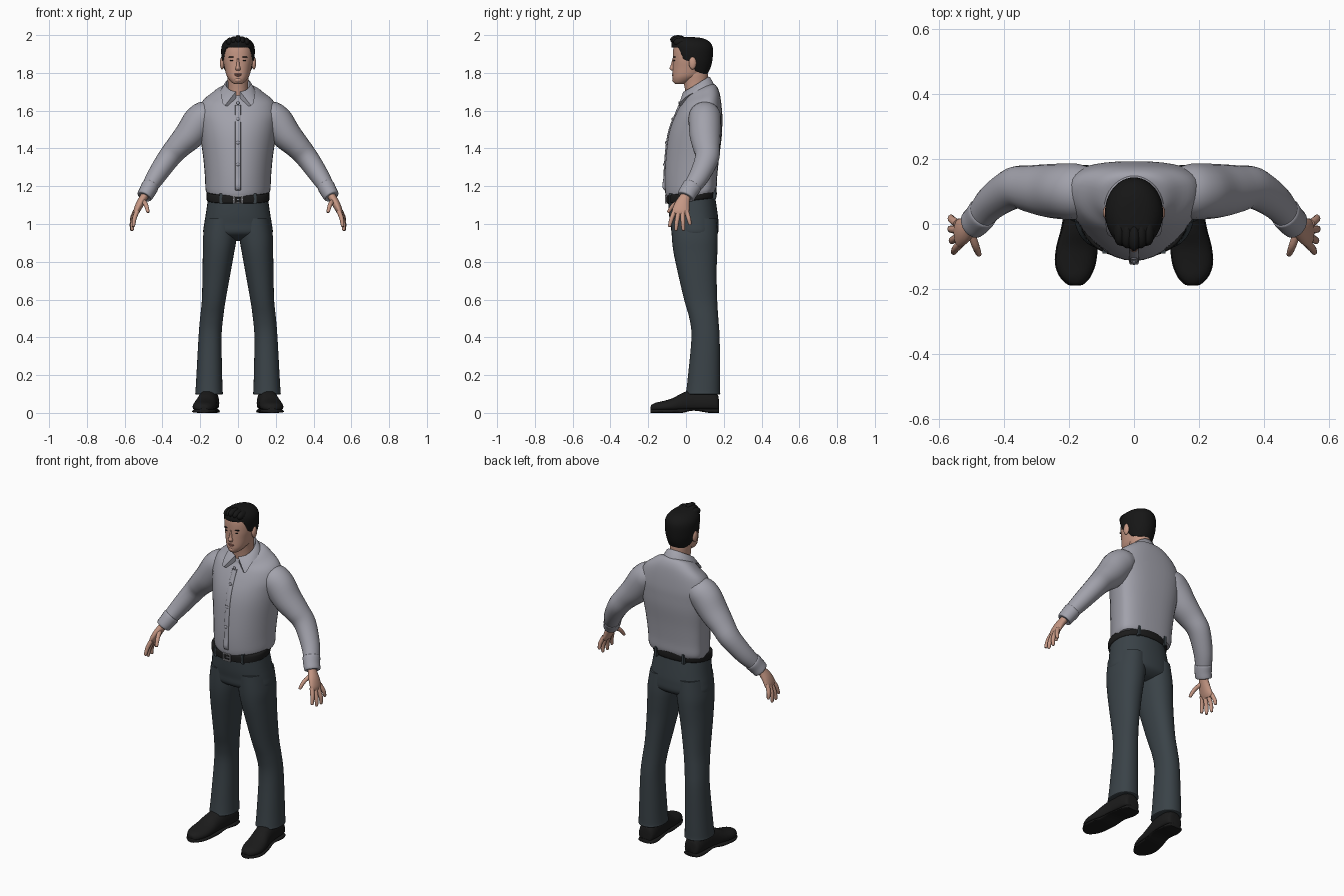
import bpy, bmesh, math
from mathutils import Vector, Matrix

cube = bpy.data.objects.get("Cube")
if cube:
    bpy.data.objects.remove(cube, do_unlink=True)


def material(name, r, g, b):
    m = bpy.data.materials.new(name)
    m.use_nodes = True
    m.diffuse_color = (r, g, b, 1)
    m.node_tree.nodes["Principled BSDF"].inputs["Base Color"].default_value = (r, g, b, 1)
    return m


SHIRT = material("grey shirt", .36, .36, .41)
TROUSER = material("slate trousers", .042, .055, .064)
LEATHER = material("black leather", .011, .011, .011)
HAIR = material("black hair", .008, .008, .008)
SKIN = material("skin", .56, .31, .23)
LIP = material("lips", .36, .15, .12)
METAL = material("buckle metal", .3, .3, .32)
SIDES = (("left", 1), ("right", -1))


def finish(name, bm, mat, angle=50):
    bmesh.ops.recalc_face_normals(bm, faces=bm.faces)
    me = bpy.data.meshes.new(name)
    bm.to_mesh(me)
    bm.free()
    me.materials.append(mat)
    me.shade_smooth()
    me.set_sharp_from_angle(angle=math.radians(angle))
    ob = bpy.data.objects.new(name, me)
    bpy.context.collection.objects.link(ob)
    return ob


def spline(rows, steps):
    # Catmull-Rom through successive cross-sections
    out, last = [], len(rows) - 1
    for i in range(last):
        a, b, c, d = (rows[min(max(j, 0), last)] for j in (i - 1, i, i + 1, i + 2))
        for k in range(steps):
            t = k / steps
            out.append([q + t / 2 * (r - p + t * (2*p - 5*q + 4*r - s + t * (3*q - p - 3*r + s)))
                        for p, q, r, s in zip(a, b, c, d)])
    return out + [rows[-1]]


def loft(name, rows, mat, side=1, steps=4, shape=None, angle=50):
    bm = bmesh.new()
    rings = []
    for row in spline(rows, steps):
        pts = [shape(p) if shape else p for p in row]
        rings.append([bm.verts.new((p.x * side, p.y, p.z)) for p in pts])
    n = len(rings[0])
    for a, b in zip(rings, rings[1:]):
        for i in range(n):
            j = (i + 1) % n
            bm.faces.new((a[i], a[j], b[j], b[i]))
    bm.faces.new(rings[0])
    bm.faces.new(rings[-1])
    return finish(name, bm, mat, angle)


def power(v, p):
    return math.copysign(abs(v) ** (2 / p), v)


def level(z, hw, yf, yb, cx=0, cy=None, tilt=0, pf=2, pb=2, n=36):
    # horizontal section: half width, front and back limits
    cy = (yf + yb) / 2 if cy is None else cy
    pts = []
    for i in range(n):
        a = math.tau * i / n
        c, s = math.cos(a), math.sin(a)
        p = pb if s > 0 else pf
        y = cy + power(s, p) * (yb - cy if s > 0 else cy - yf)
        pts.append(Vector((cx + hw * power(c, p), y, z + tilt * (y - .05))))
    return pts


def limb(name, path, mat, side, n=20):
    # path entries: x, y, z, radius along y, radius across
    cs = [Vector(p[:3]) for p in path]
    rows = []
    for i, p in enumerate(path):
        t = (cs[min(i + 1, len(cs) - 1)] - cs[max(i - 1, 0)]).normalized()
        u = Vector((0, 1, 0))
        u = (u - t * u.dot(t)).normalized()
        v = t.cross(u)
        rows.append([cs[i] + u * p[3] * math.cos(math.tau * k / n)
                     + v * p[4] * math.sin(math.tau * k / n) for k in range(n)])
    return loft(name, rows, mat, side)


def ball(name, loc, size, mat):
    bm = bmesh.new()
    bmesh.ops.create_uvsphere(bm, u_segments=16, v_segments=10, radius=1,
                              matrix=Matrix.Translation(loc) @ Matrix.Diagonal((*size, 1)))
    return finish(name, bm, mat)


def box(name, loc, size, mat):
    bm = bmesh.new()
    bmesh.ops.create_cube(bm, size=1, matrix=Matrix.Translation(loc) @ Matrix.Diagonal((*size, 1)))
    return finish(name, bm, mat, 30)


# shirt body: height, half width, front, back, tilt
body = [(1.155, .164, -.1, .155, .12), (1.18, .172, -.11, .162, .1), (1.25, .175, -.113, .165, 0),
        (1.35, .184, -.108, .175, 0), (1.45, .198, -.097, .188, 0), (1.52, .207, -.08, .192, 0),
        (1.58, .213, -.055, .192, 0), (1.64, .19, -.03, .184, .15), (1.675, .14, -.012, .172, .3),
        (1.70, .1, -.004, .15, .4), (1.71, .06, .01, .115, .4)]
loft("shirt_body", [level(z, w, f, b, cy=.55 * b, tilt=t, pb=2.5) for z, w, f, b, t in body], SHIRT)


def chest(z):
    for a, b in zip(body, body[1:]):
        if a[0] <= z <= b[0]:
            return a[2] + (b[2] - a[2]) * (z - a[0]) / (b[0] - a[0])
    return body[-1][2]


# button placket and buttons
loft("placket", [level(z, .015, chest(z) - .006, chest(z) + .02, pf=4, n=16)
                 for z in (1.15, 1.18, 1.25, 1.35, 1.45, 1.52, 1.58, 1.63)], SHIRT)
for i, z in enumerate((1.19, 1.315, 1.43, 1.555, 1.64)):
    ball(f"button_{i}", (0, chest(z) - .006, z), (.009, .005, .009), SHIRT)

# folded collar with pointed tips
collar = []
for k in range(41):
    a = math.radians(10 + 340 * k / 40)
    s, c = math.sin(a), math.cos(a)
    f = max(0, c) ** 3
    x = .094 * s + math.copysign(.055 * f, s)
    z = 1.70 - .035 * c - .04 * f
    collar.append([Vector((.058 * s, .055 - .06 * c, z)),
                   Vector((.064 * s, .055 - .065 * c, 1.74 - .04 * c)),
                   Vector((.071 * s, .055 - .072 * c, 1.738 - .04 * c)),
                   Vector((x, .055 - .096 * c, z)),
                   Vector((x * .94, .055 - .088 * c, z - .003))])
loft("collar", collar, SHIRT, steps=1)

# sleeves, cuffs and hands
fingers = {"index": ((.533, -.06, 1.07), (.548, -.076, 1.03), (.554, -.087, .99)),
           "middle": ((.539, -.04, 1.06), (.556, -.049, 1.01), (.560, -.053, .97)),
           "ring": ((.543, -.018, 1.06), (.561, -.016, 1.01), (.563, -.014, .97)),
           "little": ((.543, .002, 1.07), (.560, .014, 1.03), (.562, .021, 1.0)),
           "thumb": ((.503, -.02, 1.125), (.487, -.066, 1.10), (.477, -.092, 1.065))}
for label, s in SIDES:
    limb(label + "_sleeve", [(.10, .1, 1.60, .06, .05), (.165, .1, 1.575, .083, .08),
                             (.205, .1, 1.54, .086, .088), (.262, .102, 1.465, .082, .079),
                             (.32, .108, 1.405, .072, .066), (.37, .11, 1.345, .064, .059),
                             (.435, .068, 1.25, .054, .05), (.475, .022, 1.185, .045, .04)], SHIRT, s)
    limb(label + "_cuff", [(.462, .036, 1.205, .046, .041), (.466, .032, 1.199, .051, .046),
                           (.48, .014, 1.172, .049, .044), (.495, 0, 1.147, .047, .041),
                           (.496, -.001, 1.145, .036, .032)], SHIRT, s)
    limb(label + "_palm", [(.478, .014, 1.18, .028, .022), (.497, -.004, 1.145, .028, .021),
                           (.52, -.02, 1.105, .039, .021), (.537, -.028, 1.068, .045, .017),
                           (.543, -.03, 1.05, .036, .011)], SKIN, s)
    for name, pts in fingers.items():
        tip = Vector(pts[2]) + (Vector(pts[2]) - Vector(pts[1])).normalized() * .006
        path = [(*p, r, r) for p, r in zip((*pts, tip), (.0125, .0115, .0085, .003))]
        limb(f"{label}_{name}_finger", path, SKIN, s, 12)

# trousers: hips, legs and hems
hips = [(1.14, .158, -.095, .153, .12), (1.05, .171, -.09, .168, 0), (1.0, .179, -.082, .172, 0),
        (.95, .182, -.072, .168, 0), (.92, .14, -.02, .13, 0), (.91, .08, .02, .09, 0)]
loft("hips", [level(z, w, f, b, tilt=t, pf=2.3, pb=2.3) for z, w, f, b, t in hips], TROUSER)
legs = [(1.03, .088, .082, -.078, .163), (.93, .096, .089, -.075, .168), (.85, .103, .083, -.066, .166),
        (.75, .113, .075, -.045, .162), (.6, .128, .063, -.01, .165), (.5, .14, .061, .018, .171),
        (.4, .148, .061, .029, .178), (.2, .152, .068, .011, .18), (.115, .153, .072, .001, .18),
        (.1, .153, .073, -.001, .181), (.098, .153, .062, .01, .17)]
for label, s in SIDES:
    loft(label + "_leg", [level(z, w, f, b, cx=c, pf=2.2, pb=2.2) for z, c, w, f, b in legs], TROUSER, s)

# belt, loops and buckle
loft("belt", [level(z, w, -w + .063, w - .004, tilt=.12, pf=2.3, pb=2.3)
              for z, w in ((1.126, .158), (1.128, .165), (1.148, .167), (1.168, .165), (1.17, .158))],
     LEATHER, steps=2)
for y, tag in ((-.078, "front"), (.148, "back")):
    for label, s in SIDES:
        box(f"{label}_{tag}_belt_loop", (.09 * s, y, 1.148 + .12 * (y - .05)), (.014, .024, .056), TROUSER)
for z in (1.111, 1.149):
    box("buckle_bar", (0, -.106, z), (.05, .009, .007), METAL)
for x in (-.022, .022):
    box("buckle_side", (x, -.106, 1.13), (.007, .009, .044), METAL)
box("buckle_pin", (.008, -.108, 1.13), (.028, .007, .006), METAL)


# shoes: lengthwise sections with sole and heel
def section(y, cx, hw, low, top):
    mid = low + (top - low) * .35
    pts = []
    for i in range(24):
        a = math.tau * i / 24
        v = math.sin(a)
        h = (top - mid) * power(v, 2) if v > 0 else (mid - low) * power(v, 4)
        pts.append(Vector((cx + hw * power(math.cos(a), 2.4), y, mid + h)))
    return pts


shoe = [(.174, .152, .025, .07), (.165, .152, .045, .10), (.12, .153, .054, .125), (.04, .158, .054, .125),
        (-.02, .167, .056, .105), (-.07, .175, .061, .078), (-.12, .18, .06, .063), (-.16, .181, .045, .054),
        (-.183, .18, .023, .042), (-.187, .18, .008, .03)]
for label, s in SIDES:
    loft(label + "_shoe", [section(y, c, w, .014, t) for y, c, w, t in shoe], LEATHER, s)
    loft(label + "_sole", [section(y * 1.01, c, w + .003, .012 if 0 < y < .1 else 0, .024)
                           for y, c, w, t in shoe], LEATHER, s)

# neck and head
loft("neck", [level(z, w, f, b) for z, w, f, b in
              ((1.64, .056, .0, .12), (1.7, .054, -.004, .115), (1.75, .054, -.012, .115),
               (1.8, .058, -.02, .115), (1.83, .05, -.02, .11))], SKIN)
head = [(1.74, .016, -.055, -.02), (1.748, .032, -.064, .01), (1.768, .05, -.07, .055),
        (1.79, .062, -.071, .09), (1.83, .072, -.07, .115), (1.87, .08, -.069, .125),
        (1.92, .081, -.068, .13), (1.95, .072, -.06, .12), (1.975, .05, -.035, .095), (1.985, .02, 0, .06)]
loft("head", [level(z, w, f, b, pf=2.2) for z, w, f, b in head], SKIN)
loft("nose", [level(z, w, f, -.05, n=16) for z, w, f in
              ((1.878, .006, -.071), (1.84, .009, -.081), (1.824, .014, -.087), (1.812, .012, -.077))], SKIN)
ball("upper_lip", (0, -.067, 1.794), (.021, .0085, .004), LIP)
ball("lower_lip", (0, -.067, 1.786), (.017, .0085, .005), LIP)
ball("chin", (0, -.056, 1.762), (.022, .017, .015), SKIN)
for label, s in SIDES:
    ball(label + "_ear", (.084 * s, .035, 1.852), (.012, .02, .034), SKIN)
    ball(label + "_eye", (.031 * s, -.06, 1.866), (.012, .006, .0035), HAIR)
    ball(label + "_brow", (.033 * s, -.06, 1.884), (.018, .008, .003), HAIR)


# hair cap, lifted to a hairline that drops towards the nape
def hairline(p):
    stops = ((-1, 1.935), (-.04, 1.935), (-.012, 1.87), (.025, 1.86), (.05, 1.81), (.09, 1.795), (1, 1.795))
    for (a, za), (b, zb) in zip(stops, stops[1:]):
        if a <= p.y <= b:
            return Vector((p.x, p.y, max(p.z, za + (zb - za) * (p.y - a) / (b - a))))
    return p


hair = [(1.79, .058, .03, .112), (1.83, .077, -.05, .131), (1.87, .086, -.066, .14), (1.92, .089, -.074, .143),
        (1.95, .083, -.077, .136), (1.972, .066, -.072, .115), (1.985, .042, -.058, .08), (1.99, .012, -.03, .03)]
loft("hair", [level(z, w, f, b, n=48) for z, w, f, b in hair], HAIR, steps=6, shape=hairline)
for i in range(5):
    x = (i - 2) * .022
    ball(f"hair_tuft_{i}", (x, -.042 + abs(x) * .4, 1.976 - abs(x) * .3), (.019, .042, .024), HAIR)
